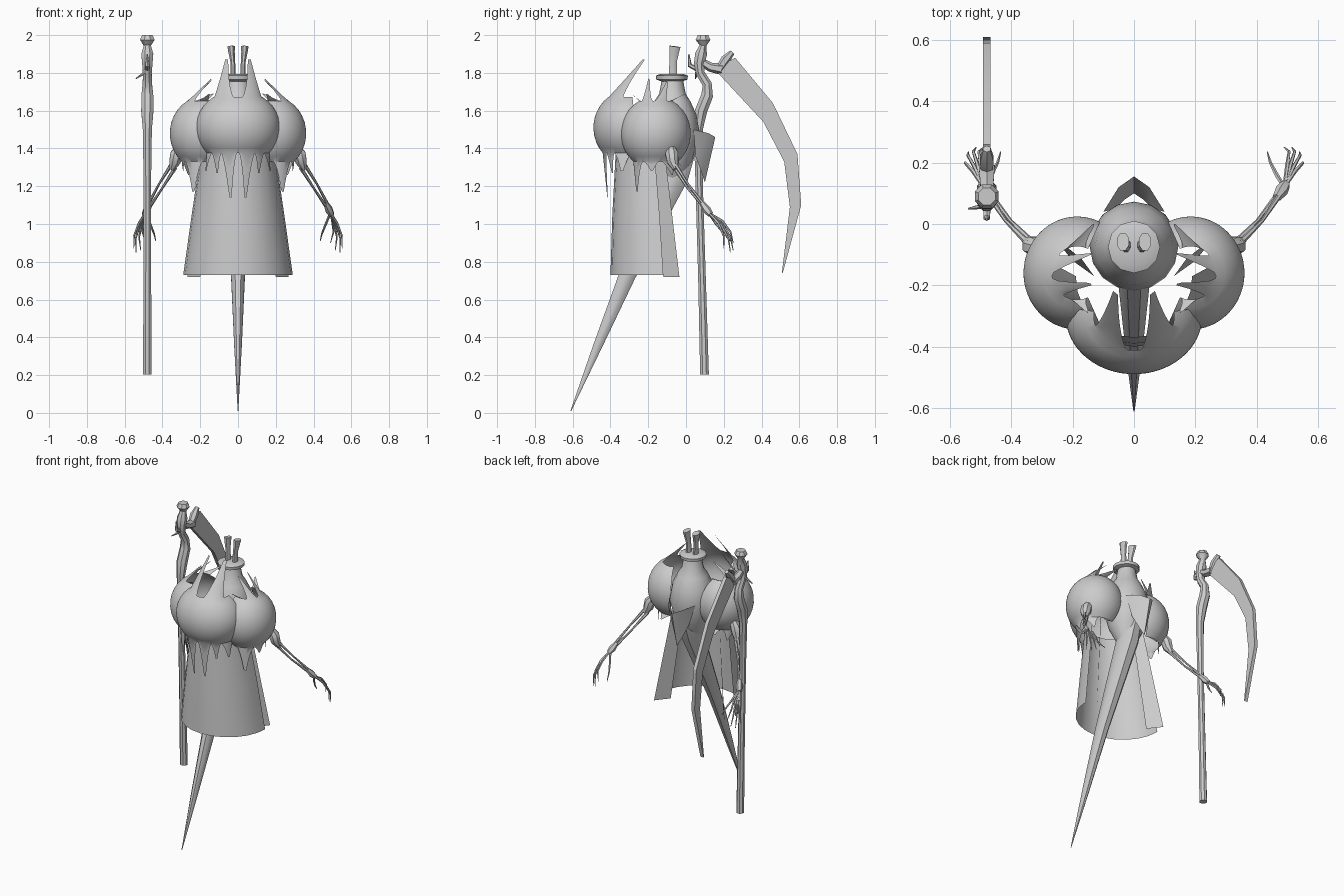
import bpy, bmesh, math
from mathutils import Vector

cube = bpy.data.objects.get("Cube")
if cube:
    bpy.data.objects.remove(cube, do_unlink=True)

grey = bpy.data.materials.new("plain grey")
grey.use_nodes = True
grey.diffuse_color = (0.6, 0.6, 0.6, 1)
grey.node_tree.nodes["Principled BSDF"].inputs["Base Color"].default_value = (0.6, 0.6, 0.6, 1)


def finish(name, bm, mirror=False, angle=40):
    """Turn a bmesh into an object, optionally mirrored over x."""
    mesh = bpy.data.meshes.new(name)
    bmesh.ops.remove_doubles(bm, verts=bm.verts, dist=0.0002)
    bmesh.ops.recalc_face_normals(bm, faces=bm.faces)
    bm.to_mesh(mesh)
    bm.free()
    mesh.materials.append(grey)
    obj = bpy.data.objects.new(name, mesh)
    bpy.context.collection.objects.link(obj)
    if mirror:
        obj.modifiers.new("mirror", "MIRROR")
    bpy.ops.object.select_all(action="DESELECT")
    obj.select_set(True)
    bpy.context.view_layer.objects.active = obj
    bpy.ops.object.shade_smooth_by_angle(angle=math.radians(angle))


def skin(bm, rings, closed=True):
    """Join rows of points with quads, capping closed rings."""
    rows = [[bm.verts.new(p) for p in ring] for ring in rings]
    n = len(rows[0])
    for a, b in zip(rows, rows[1:]):
        for i in range(n if closed else n - 1):
            j = (i + 1) % n
            bm.faces.new((a[i], a[j], b[j], b[i]))
    if closed:
        bm.faces.new(rows[0])
        bm.faces.new(rows[-1])


def tube(bm, path, radii, sides=6, flat=1.0):
    """Tapered tube along a path; flat scales it across the x direction."""
    pts = [Vector(p) for p in path]
    wide = Vector((1, 0, 0))
    rings = []
    for i, p in enumerate(pts):
        along = (pts[min(i + 1, len(pts) - 1)] - pts[max(i - 1, 0)]).normalized()
        u = (wide - along * wide.dot(along)).normalized()
        v = along.cross(u) * flat
        turns = [math.tau * (k + 0.5) / sides for k in range(sides)]
        rings.append([p + radii[i] * (u * math.cos(t) + v * math.sin(t)) for t in turns])
    skin(bm, rings)


def lathe(bm, profile, y, sides=16):
    turns = [math.tau * k / sides for k in range(sides)]
    skin(bm, [[(r * math.cos(t), y + r * math.sin(t), z) for t in turns] for z, r in profile])


def pull(row, angles, spikes, share):
    """Shift an edge towards blunt spike tips, each given as angle, half width, tip."""
    out = []
    for p, a in zip(row, angles):
        q = p
        for mid, width, tip in spikes:
            reach = max(0, 1 - abs(a - mid) / width)
            if reach:
                base = min(zip(angles, row), key=lambda pair: abs(pair[0] - mid))[1]
                moved = p + Vector(tip) - base
                q = p.lerp(moved.lerp(Vector(tip), 0.35), min(1, reach * 1.3) ** 1.4 * share)
        out.append(q)
    return out


def armour(name, centre, size, start, end, low, high, drips, prongs):
    """Open bulging plate whose rims run out into drips and prongs."""
    angles = [start + (end - start) * k / 40 for k in range(41)]
    rows = []
    for i in range(11):
        lat = math.radians(low + (high - low) * i / 10)
        rows.append([Vector((centre[0] + size[0] * math.cos(lat) * math.cos(math.radians(a)),
                             centre[1] + size[1] * math.cos(lat) * math.sin(math.radians(a)),
                             centre[2] + size[2] * math.sin(lat))) for a in angles])
    below = [pull(rows[0], angles, drips, s) for s in (1, 0.7, 0.35)]
    above = [pull(rows[-1], angles, prongs, s) for s in (0.3, 0.6, 1)]
    bm = bmesh.new()
    skin(bm, below + rows + above, closed=False)
    bmesh.ops.dissolve_degenerate(bm, dist=0.0002, edges=bm.edges)
    finish(name, bm, True)


# Armour bulbs: one in front, one on each side
armour("front_armour", (0, -0.3, 1.51), (0.223, 0.19, 0.2), -90, 8, -42, 54,
       [(-73, 15, (0.04, -0.415, 1.14)), (-46, 12, (0.11, -0.39, 1.27)), (-14, 20, (0.17, -0.34, 1.28))],
       [(-48, 32, (0.06, -0.225, 1.87))])
armour("side_armour", (0.185, -0.16, 1.48), (0.176, 0.185, 0.195), -115, 115, -50, 62,
       [(-62, 26, (0.235, -0.26, 1.17)), (-12, 20, (0.29, -0.18, 1.28)),
        (38, 22, (0.26, -0.07, 1.26)), (90, 20, (0.2, -0.02, 1.3))],
       [(-92, 18, (0.15, -0.29, 1.69)), (-35, 22, (0.14, -0.195, 1.77)),
        (20, 22, (0.14, -0.1, 1.76)), (85, 24, (0.13, 0.0, 1.69))])

# Torso and neck
bm = bmesh.new()
lathe(bm, [(1.22, 0.05), (1.34, 0.11), (1.48, 0.145), (1.58, 0.127), (1.65, 0.095),
           (1.69, 0.07), (1.77, 0.055)], -0.072)
finish("torso", bm)

# Head ring and the two stalks on it
bm = bmesh.new()
lathe(bm, [(1.755, 0.055), (1.765, 0.083), (1.785, 0.085), (1.795, 0.06)], -0.075, 12)
finish("head_ring", bm)
bm = bmesh.new()
tube(bm, [(0.026, -0.07, 1.78), (0.028, -0.068, 1.86), (0.034, -0.062, 1.91), (0.036, -0.058, 1.94)],
     [0.016, 0.014, 0.018, 0.021], 8, 1.5)
finish("head_stalks", bm, True)

# Pointed flap on the back
bm = bmesh.new()
skin(bm, [[(-0.1, 0.04, 1.5), (-0.05, 0.12, 1.48), (0, 0.155, 1.46), (0.05, 0.12, 1.48), (0.1, 0.04, 1.5)],
          [(-0.06, 0.05, 1.36), (-0.03, 0.08, 1.28), (0, 0.1, 1.22), (0.03, 0.08, 1.28),
           (0.06, 0.05, 1.36)]], closed=False)
finish("back_flap", bm, angle=20)

# Long robe, open at the back, with a loose flaring panel on each side
bm = bmesh.new()
rows = []
for z, y, rx, ry in [(0.73, -0.12, 0.29, 0.28), (1.05, -0.14, 0.245, 0.25), (1.42, -0.17, 0.19, 0.2)]:
    turns = [math.pi * (1 + k / 12) for k in range(13)]
    rows.append([(rx * math.cos(t), y + ry * math.sin(t), z) for t in turns])
skin(bm, rows, closed=False)
finish("robe", bm)
bm = bmesh.new()
skin(bm, [[(0.2, -0.12, 0.72), (0.268, -0.035, 0.72)],
          [(0.13, -0.17, 1.4), (0.17, -0.115, 1.4)]], closed=False)
finish("robe_panels", bm, True)

# Tail tapering down to a point
bm = bmesh.new()
tube(bm, [(0, 0.0, 1.4), (0, -0.06, 1.26), (0, -0.31, 0.73), (0, -0.465, 0.36), (0, -0.61, 0.01)],
     [0.05, 0.068, 0.04, 0.022, 0.002], 8, 1.2)
finish("tail", bm)

# Arms: elbow joint, two thin bones, wrist
bm = bmesh.new()
tube(bm, [(0.3, -0.08, 1.41), (0.325, -0.075, 1.37), (0.335, -0.07, 1.33), (0.35, -0.055, 1.29)],
     [0.02, 0.036, 0.032, 0.015], 8)
for dx, dz in [(0.008, 0.012), (-0.008, -0.012)]:
    tube(bm, [(0.34 + dx, -0.06, 1.31 + dz), (0.41 + dx, 0.01, 1.2 + dz), (0.475 + dx / 2, 0.1, 1.09 + dz / 2)],
         [0.011, 0.006, 0.009])
tube(bm, [(0.465, 0.085, 1.11), (0.482, 0.11, 1.075), (0.495, 0.13, 1.05)], [0.014, 0.022, 0.016])
finish("arms", bm, True)

# Bony fingers and thumb, spreading out and curling down
bm = bmesh.new()
wrist = Vector((0.49, 0.12, 1.06))
for x, y, z in [(0.552, 0.2, 0.87), (0.54, 0.235, 0.85), (0.515, 0.25, 0.86), (0.49, 0.25, 0.9)]:
    tip = Vector((x, y, z))
    knuckle = wrist.lerp(tip, 0.4) + Vector((0.01, 0.02, 0.02))
    bend = wrist.lerp(tip, 0.72) + Vector((0.016, 0.022, 0.014))
    tube(bm, [wrist, knuckle, bend, tip], [0.006, 0.007, 0.005, 0.002], 5)
tube(bm, [wrist, (0.465, 0.16, 1.0), (0.445, 0.2, 0.95), (0.435, 0.235, 0.91)],
     [0.007, 0.007, 0.005, 0.002], 5)
finish("fingers", bm, True)

# Scythe shaft with a crooked neck and knobbed top
bm = bmesh.new()
X = -0.48
shaft = [(0.098, 0.203, 0.025), (0.085, 0.7, 0.022), (0.07, 1.2, 0.021), (0.065, 1.5, 0.026),
         (0.08, 1.6, 0.035), (0.112, 1.68, 0.034), (0.112, 1.74, 0.027), (0.075, 1.8, 0.025),
         (0.07, 1.85, 0.03), (0.08, 1.9, 0.034), (0.09, 1.945, 0.02), (0.09, 1.975, 0.042), (0.09, 2.0, 0.03)]
tube(bm, [(X, y, z) for y, z, r in shaft], [r for y, z, r in shaft], 8)
finish("scythe_shaft", bm)

# Blade mount and small thorns
bm = bmesh.new()
tube(bm, [(X, 0.08, 1.86), (X, 0.13, 1.83), (X, 0.19, 1.82)], [0.02, 0.025, 0.03])
tube(bm, [(X, 0.17, 1.81), (X, 0.21, 1.87), (X, 0.245, 1.91)], [0.02, 0.026, 0.014])
tube(bm, [(X, 0.08, 1.81), (X, 0.02, 1.84), (X, 0.015, 1.9)], [0.015, 0.012, 0.003])
tube(bm, [(X, 0.06, 1.82), (-0.51, 0.055, 1.79), (-0.54, 0.05, 1.77)], [0.01, 0.007, 0.003])
finish("scythe_mount", bm)

# Curved flat blade
bm = bmesh.new()
rings = []
for oy, oz, iy, iz in [(0.26, 1.88, 0.15, 1.82), (0.46, 1.64, 0.41, 1.54), (0.59, 1.37, 0.52, 1.33),
                       (0.61, 1.1, 0.55, 1.09), (0.512, 0.74, 0.508, 0.745)]:
    rings.append([(X + w, y, z) for w, y, z in
                  [(-0.012, oy, oz), (0.012, oy, oz), (0.012, iy, iz), (-0.012, iy, iz)]])
skin(bm, rings)
finish("scythe_blade", bm, angle=20)
